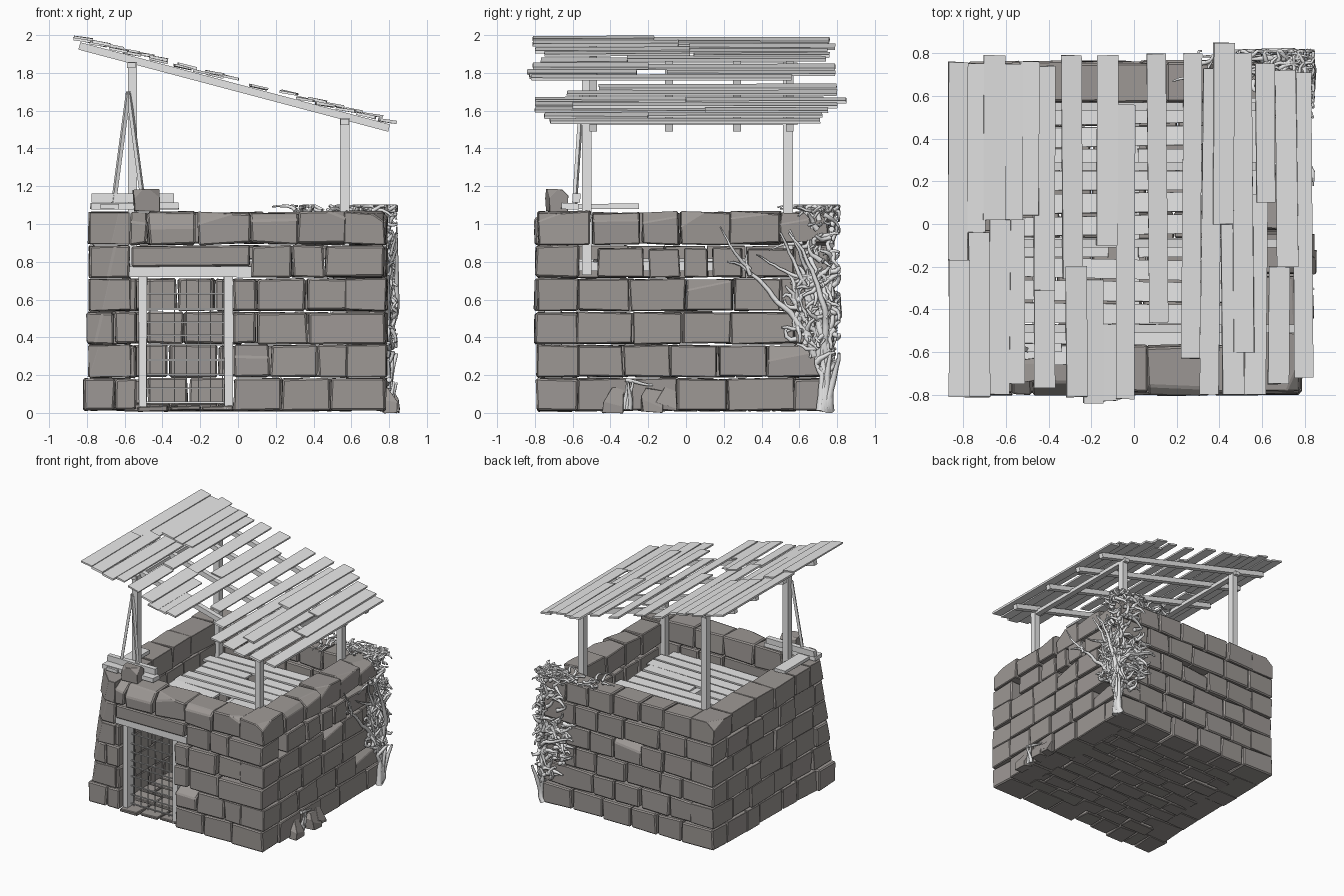
import bpy, bmesh, math, random
from mathutils import Vector, Matrix, Euler

rnd = random.Random(7)
if "Cube" in bpy.data.objects:
    bpy.data.objects.remove(bpy.data.objects["Cube"])


def material(name, col):
    m = bpy.data.materials.new(name)
    m.use_nodes = True
    m.diffuse_color = (*col, 1)
    m.node_tree.nodes["Principled BSDF"].inputs["Base Color"].default_value = (*col, 1)
    return m


STONE = material("warm grey stone", (0.335, 0.312, 0.297))
WOOD = material("pale weathered wood", (0.8, 0.8, 0.8))


def finish(bm, name, mat, bevel=0.0):
    bmesh.ops.recalc_face_normals(bm, faces=bm.faces)
    me = bpy.data.meshes.new(name)
    bm.to_mesh(me)
    bm.free()
    ob = bpy.data.objects.new(name, me)
    bpy.context.collection.objects.link(ob)
    me.materials.append(mat)
    if bevel:
        mod = ob.modifiers.new("worn edges", "BEVEL")
        mod.width, mod.segments = bevel, 1


def box(bm, lo, hi, jitter=0.0, rot=(0, 0, 0), chips=()):
    """Box between two corners, optionally roughened, turned and chipped by (direction, depth)."""
    lo, hi = Vector(lo), Vector(hi)
    mid, size = (lo + hi) / 2, hi - lo
    mat = Matrix.Translation(mid) @ Euler(rot).to_matrix().to_4x4() @ Matrix.Diagonal((*size, 1))
    verts = bmesh.ops.create_cube(bm, size=1, matrix=mat)["verts"]
    for v in verts:
        v.co += Vector([rnd.uniform(-jitter, jitter) for _ in range(3)])
    geom = list({g for v in verts for g in [v, *v.link_edges, *v.link_faces]})
    for direction, depth in chips:
        n = Vector(direction).normalized()
        far = max(g.co.dot(n) for g in geom if isinstance(g, bmesh.types.BMVert))
        res = bmesh.ops.bisect_plane(bm, geom=geom, plane_co=n * (far - depth),
                                     plane_no=n, clear_outer=True)
        edges = [g for g in res["geom_cut"] if isinstance(g, bmesh.types.BMEdge)]
        caps = bmesh.ops.edgeloop_fill(bm, edges=edges)["faces"]
        geom = [g for g in res["geom"] if g.is_valid] + caps


def beam(bm, a, b, w, d):
    """Square-cut timber between two points."""
    a, b = Vector(a), Vector(b)
    q = (b - a).to_track_quat("Z", "Y").to_matrix().to_4x4()
    bmesh.ops.create_cube(bm, size=1, matrix=Matrix.Translation((a + b) / 2) @ q
                          @ Matrix.Diagonal((w, d, (b - a).length, 1)))


# Stone walls: six courses, interlocking at the corners ("left" is the +x side)
FRONT, BACK, SIDE, INN = -0.79, 0.755, 0.78, 0.58
COURSE, HIGH = 0.176, 0.166
WALLS = {"front": (lambda u, v: (u, -v), -SIDE, SIDE, -FRONT),
         "back": (lambda u, v: (u, v), -SIDE, SIDE, BACK),
         "right": (lambda u, v: (-v, u), FRONT, BACK, SIDE),
         "left": (lambda u, v: (v, u), FRONT, BACK, SIDE)}
# Joint positions along the two showpiece walls, course by course
JOINTS = {"front": [(-.65, .23, .49), (.17, .42), (-.655, .1, .37), (.1, .36),
                    (.285, .46), (-.48, -.22, .06, .32)],
          "left": [(-.29, -.05, .22), (-.57, -.33, -.08, .17, .43), (-.28, -.02, .24),
                   (-.57, -.3, 0, .25, .5), (-.21, -.02, .13, .31), (-.5, -.24, -.03, .23, .5)]}


def wall(side):
    place, near, far, face = WALLS[side]
    bm = bmesh.new()
    for row in range(6):
        z = 0.015 + row * COURSE
        long_row = (row % 2 == 0) == (side in ("front", "back"))
        lo_u, hi_u = (near, far) if long_row else (-INN, INN)
        if long_row and side in ("front", "right"):
            lo_u -= (0.04, 0, 0.025, 0.015, 0.005, 0)[row]
        loose = side == "left" and row == 4
        runs = [(-0.48 if loose else lo_u, hi_u)]
        if side == "front" and row < 4:
            runs = [(lo_u, -0.535), (-0.025, hi_u)]
        elif side == "front" and row == 4:
            runs = [(lo_u, -0.57), (0.07, hi_u)]
        for a, b in runs:
            if side in JOINTS:
                inner = [c for c in JOINTS[side][row] if a + 0.05 < c < b - 0.05]
            else:
                n = round((b - a) / 0.25)
                inner = [a + (b - a) * i / n + rnd.uniform(-0.04, 0.04) for i in range(1, n)]
            cuts = [a, *inner, b]
            for s, e in zip(cuts, cuts[1:]):
                gap = 0.013 if loose else 0.004
                p, q = place(s + gap, INN - 0.01), place(e - gap, face + rnd.uniform(-0.012, 0.012))
                lo = [min(i, j) for i, j in zip(p, q)]
                hi = [max(i, j) for i, j in zip(p, q)]
                worn = side in ("front", "left") and row == 5
                chips = []
                # Weathered front corner on the model's right
                if lo[0] < -0.7 and lo[1] < -0.7 and row:
                    chips.append(((-1, -1, 0.25), 0.025 + 0.016 * row))
                if worn or rnd.random() < 0.08:
                    out = place(rnd.uniform(-0.6, 0.6), 1)
                    chips.append(((*out, rnd.uniform(0.6, 1.6)), rnd.uniform(0.025, 0.055)))
                box(bm, (*lo, z), (*hi, z + HIGH - (0.015 if loose else 0)),
                    0.011 if worn else 0.006, chips=chips)
    finish(bm, side + "_wall", STONE, 0.009)


for side_name in WALLS:
    wall(side_name)

# Paved ground floor and door threshold
bm = bmesh.new()
for r in range(9):
    y = -0.59 + r * 0.131
    x = -0.6 + (r % 2) * -0.1
    while x < 0.55:
        w = rnd.uniform(0.2, 0.28)
        box(bm, (max(x, -0.6), y, 0.012), (min(x + w, 0.6), y + 0.122, 0.05), 0.006)
        x += w + 0.008
for k in range(3):
    box(bm, (-0.53 + k * 0.17, -0.79 + 0.02 * k, 0.01), (-0.37 + k * 0.17, -0.6, 0.035), 0.006)
finish(bm, "stone_floor", STONE, 0.005)

# Door: stone lintel, timber frame and barred lattice gate
bm = bmesh.new()
box(bm, (-0.56, -0.79, 0.775), (0.06, -0.58, 0.885), 0.005)
finish(bm, "stone_lintel", STONE, 0.008)
bm = bmesh.new()
box(bm, (-0.58, -0.775, 0.72), (0.07, -0.59, 0.775), 0.003)
for x in (-0.505, -0.052):
    box(bm, (x - 0.022, -0.75, 0.02), (x + 0.022, -0.66, 0.722), 0.003)
finish(bm, "door_frame", WOOD)
bm = bmesh.new()
for i in range(7):
    x = -0.465 + i * 0.064
    beam(bm, (x, -0.695, 0.03), (x, -0.695, 0.71), 0.005, 0.005)
for z in (0.055, 0.13, 0.205, 0.28, 0.36, 0.41, 0.48, 0.55, 0.63):
    beam(bm, (-0.485, -0.702, z), (-0.07, -0.702, z), 0.008, 0.008)
finish(bm, "door_gate", WOOD)

# Fallen rocks and the boulder on the wall top
bm = bmesh.new()
box(bm, (-0.55, -0.735, 1.07), (-0.42, -0.635, 1.185), 0.008, (0, 0, 0.1),
    [((1, -1, 1), 0.03), ((-1, -1, 1), 0.03), ((0, 1, 1), 0.02)])
for y, s in ((-0.38, 0.11), (-0.18, 0.12), (-0.11, 0.1)):
    box(bm, (0.76, y - s / 2, 0.01), (0.85, y + s / 2, 0.13), 0.015,
        chips=[((1, 0.2, 0.6), 0.05), ((0, -1, 0.6), 0.03)])
finish(bm, "loose_rocks", STONE, 0.01)

# Upper floor: planks across joists
bm = bmesh.new()
for i in range(11):
    y = -0.57 + i * 0.104
    start, end = -0.57 + rnd.uniform(0, 0.06), 0.56 - rnd.uniform(0, 0.06)
    parts = [(start, end)]
    if i in (4, 8):
        parts = [(start, -0.12), (0.02, end)]
    for a, b in parts:
        box(bm, (a, y, 0.8), (b, y + 0.09, 0.816), 0.003, (0, 0, rnd.uniform(-0.02, 0.02)))
for x in (-0.45, 0, 0.45):
    box(bm, (x - 0.025, -0.6, 0.75), (x + 0.025, 0.6, 0.798))
finish(bm, "upper_floor", WOOD)


# Roof frame: four posts, two cross beams and four sloping rafters
def roof_z(x):
    return 1.72 - 0.265 * x


SLOPE = math.atan(0.265)
bm = bmesh.new()
for x in (-0.558, 0.565):
    for y in (-0.525, 0.54):
        box(bm, (x - 0.024, y - 0.026, 0.73), (x + 0.024, y + 0.026, roof_z(x) - 0.01))
finish(bm, "roof_posts", WOOD)
bm = bmesh.new()
for x in (-0.565, 0.565):
    z = roof_z(x) - 0.03
    beam(bm, (x, -0.56, z), (x, 0.59, z), 0.045, 0.03)
finish(bm, "roof_cross_beams", WOOD)
bm = bmesh.new()
for y in (-0.49, -0.09, 0.27, 0.55):
    beam(bm, (-0.84, y, roof_z(-0.84)), (0.8, y, roof_z(0.8)), 0.04, 0.04)
finish(bm, "roof_rafters", WOOD)

# Roof boards: centre x, near end, far end
BOARDS = [(-.82, -.81, -.17), (-.825, -.17, .76), (-.725, -.81, -.04), (-.74, -.04, .75),
          (-.655, .02, .79), (-.63, -.8, .02), (-.57, .02, .75), (-.56, -.75, .02),
          (-.49, .04, .76), (-.42, -.77, -.31), (-.42, -.31, .74), (-.29, -.26, .79),
          (-.27, -.81, -.2), (-.19, -.84, -.26), (-.125, -.1, .79), (-.12, -.83, -.47),
          (-.04, -.82, .56), (.11, -.46, .8), (.27, -.63, .8), (.36, -.8, .73),
          (.42, 0, .85), (.46, -.8, 0), (.51, -.6, .8), (.57, -.8, .14),
          (.615, .1, .75), (.68, -.75, -.2), (.715, -.2, .72), (.79, -.72, .71)]
bm = bmesh.new()
for i, (x, a, b) in enumerate(BOARDS):
    z = roof_z(x) + (0.034 if i % 2 else 0.046)
    w = rnd.uniform(0.043, 0.051)
    box(bm, (x - w, a, z - 0.007), (x + w, b, z + 0.007), 0.003,
        (0, SLOPE - rnd.uniform(0.02, 0.12), rnd.uniform(-0.012, 0.012)))
finish(bm, "roof_boards", WOOD)

# Lookout platform and its leaning struts on the front corner
bm = bmesh.new()
box(bm, (-0.78, -0.66, 1.078), (-0.315, -0.57, 1.11), 0.003)
box(bm, (-0.73, -0.68, 1.08), (-0.63, -0.25, 1.108), 0.003)
box(bm, (-0.775, -0.6, 1.112), (-0.34, -0.56, 1.16), 0.002)
for x in (-0.66, -0.5):
    beam(bm, (x, -0.59, 1.1), (-0.58, -0.55, 1.7), 0.02, 0.02)
finish(bm, "lookout_platform", WOOD)

# Climbing vine on the back corner, made of tapering strands
curve = bpy.data.curves.new("vine", "CURVE")
curve.dimensions = "3D"
curve.bevel_depth, curve.bevel_resolution = 0.01, 1
curve.use_fill_caps = True
curve.materials.append(WOOD)


def strand(start, heading, steps, thick, wander=0.6, step=0.03):
    p, d = Vector(start), Vector(heading).normalized()
    pts = []
    for _ in range(steps):
        pts.append(p.copy())
        d = (d + wander * Vector([rnd.uniform(-1, 1) for _ in range(3)])).normalized()
        p = p + d * step
        p.x, p.y = min(p.x, 0.84), min(p.y, 0.81)
        p.z = min(max(p.z, 0.02), 1.095)
        if p.z < 1.05 and p.x < 0.79 and p.y < 0.765:
            if heading[0] < -0.5:
                p.y = 0.768
            else:
                p.x = 0.793
    sp = curve.splines.new("POLY")
    sp.points.add(len(pts) - 1)
    for i, (pt, q) in enumerate(zip(sp.points, pts)):
        pt.co = (*q, 1)
        pt.radius = thick * (1 - 0.75 * i / len(pts))


# Stems hugging the corner, then side shoots, denser in the middle and top
for k in range(5):
    strand((0.77 + 0.006 * k, 0.76 - 0.012 * k, 0.01), (0, 0, 1), 9, 2.6, 0.1, 0.04)
    strand((0.785, 0.76 - 0.02 * k, 0.3), (0, -0.1, 1), 19, 2.2, 0.3, 0.04)
for k in range(210):
    z = rnd.choice((rnd.uniform(0.2, 1.08), rnd.uniform(0.38, 0.72)))
    low = 0.68 if z < 0.35 else (0.58 if z < 0.74 else 0.64)
    if rnd.random() < 0.65:
        strand((0.793, rnd.uniform(low, 0.79), z),
               (0, rnd.uniform(-0.5, 0.4), rnd.uniform(-0.8, 0.8)), 5, 1.7, 0.6)
    else:
        strand((rnd.uniform(low, 0.78), 0.77, z), (-0.6, 0, rnd.uniform(-0.6, 1)), 5, 1.7, 0.6)
for z in (0.4, 0.55, 0.7, 0.8, 0.88, 1.0):
    for k in range(3):
        strand((0.79, rnd.uniform(0.64, 0.76), z), (1, 0, -0.3), 4, 1.1, 0.5)
for k in range(70):
    x = 0.8 - 0.5 * rnd.random() ** 2
    strand((x, rnd.uniform(0.62, 0.78), 1.07), (rnd.uniform(-0.5, 0.6), rnd.uniform(-0.4, 0.8), 0.2), 6, 1.2)
# Wriggling runners across the side wall and a seedling near its foot
for y, z, rise, n in ((0.6, 0.72, 0, 10), (0.62, 0.9, 0, 8), (0.34, 0.76, 0.7, 11), (0.34, 0.73, 3, 5)):
    strand((0.8, y, z), (0, -1, rise), n, 1.2, 0.3)
for k in range(3):
    strand((0.8, -0.33 + 0.015 * k, 0.02), (0, 0.1, 1), 6, 1.6, 0.2)
strand((0.8, -0.32, 0.175), (0, 1, 0), 6, 1.4, 0.2)
vine = bpy.data.objects.new("corner_vine", curve)
bpy.context.collection.objects.link(vine)
